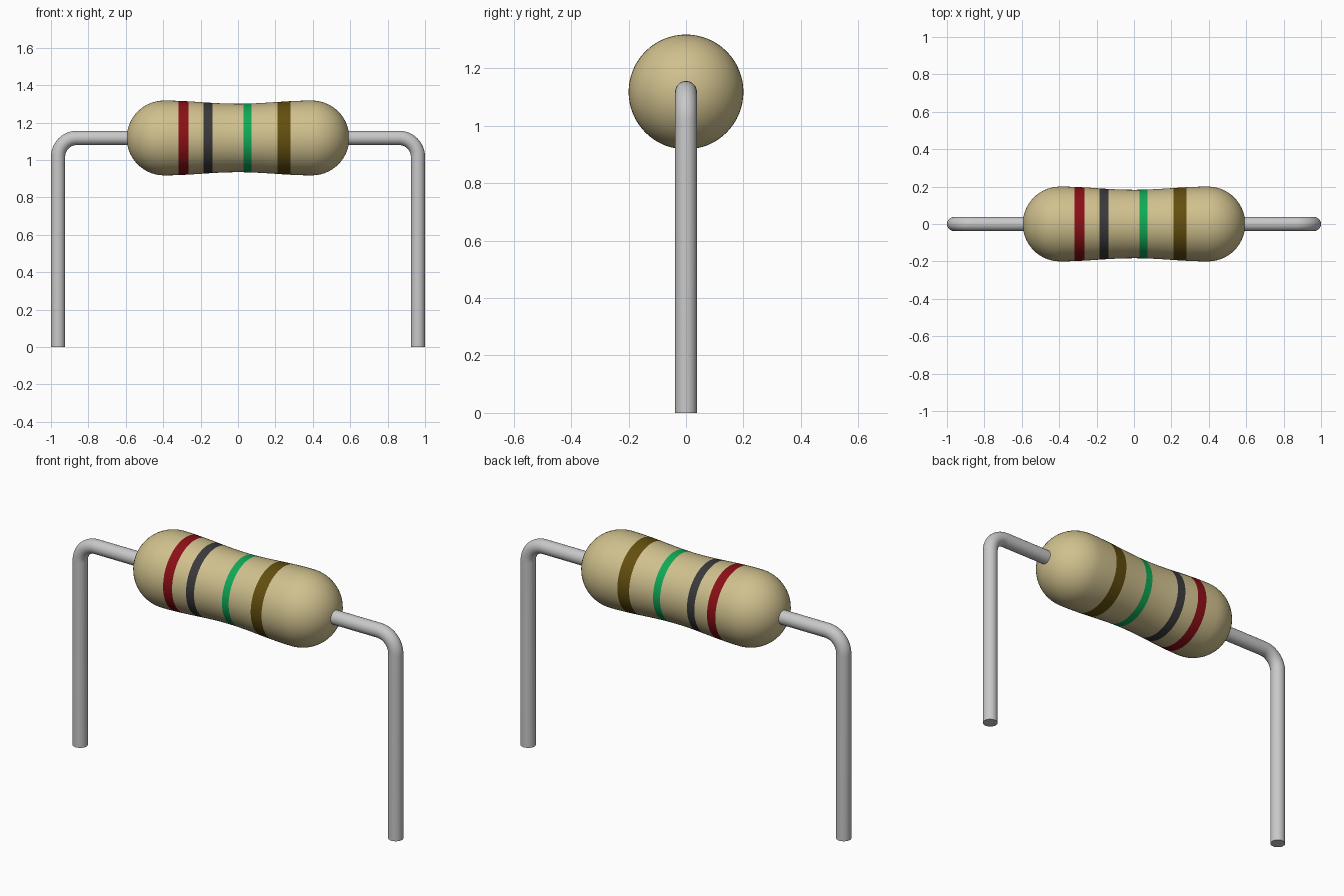
import bpy, bmesh
from math import sin, cos, pi, radians

old = bpy.data.objects.get("Cube")
if old:
    bpy.data.objects.remove(old, do_unlink=True)

AXIS_Z = 1.118       # height of the body axis
CAP_X, CAP_R = 0.395, 0.2
WAIST_R = 0.183
LEAD_R, LEG_X, BEND_R = 0.038, 0.962, 0.1


def material(name, rgb, roughness=0.5):
    mat = bpy.data.materials.new(name)
    mat.use_nodes = True
    mat.diffuse_color = (*rgb, 1)
    bsdf = next(n for n in mat.node_tree.nodes if n.type == "BSDF_PRINCIPLED")
    bsdf.inputs["Base Color"].default_value = (*rgb, 1)
    bsdf.inputs["Roughness"].default_value = roughness
    return mat


tan = material("tan", (0.63, 0.53, 0.27))
red = material("dark red", (0.26, 0.005, 0.008))
grey = material("charcoal", (0.042, 0.042, 0.045))
green = material("green", (0.005, 0.40, 0.095))
brown = material("brown", (0.125, 0.077, 0.005))
metal = material("light grey metal", (0.58, 0.58, 0.58))

# Start, end and colour of each painted band
BANDS = [(-0.318, -0.265, red), (-0.184, -0.137, grey),
         (0.030, 0.072, green), (0.212, 0.281, brown)]


def skin_rings(bm, rings):
    for a, b in zip(rings, rings[1:]):
        n = len(a)
        for i in range(n):
            j = (i + 1) % n
            bm.faces.new((a[i], a[j], b[j], b[i]))


def finish(bm, name, mats):
    bmesh.ops.recalc_face_normals(bm, faces=bm.faces[:])
    mesh = bpy.data.meshes.new(name)
    bm.to_mesh(mesh)
    bm.free()
    for mat in mats:
        mesh.materials.append(mat)
    obj = bpy.data.objects.new(name, mesh)
    bpy.context.collection.objects.link(obj)
    bpy.ops.object.select_all(action="DESELECT")
    obj.select_set(True)
    bpy.context.view_layer.objects.active = obj
    bpy.ops.object.shade_smooth_by_angle(angle=radians(40))
    return obj


# Body: lathed about x, round caps with a gently pinched waist
def waist_radius(x):
    return WAIST_R + (CAP_R - WAIST_R) * (1 - cos(pi * x / CAP_X)) / 2


STEPS, SIDES = 14, 64
cap = [(CAP_X + CAP_R * cos(pi / 2 * i / STEPS), CAP_R * sin(pi / 2 * i / STEPS))
       for i in range(1, STEPS + 1)]
edges = [x for band in BANDS for x in band[:2]]
plain = [CAP_X * i / 10 for i in range(-9, 10)]
plain = [x for x in plain if min(abs(x - e) for e in edges) > 0.012]
profile = [(-x, r) for x, r in cap]
profile += [(x, waist_radius(x)) for x in sorted(edges + plain)]
profile += cap[::-1]

bm = bmesh.new()
rings = [[bm.verts.new((x, r * cos(2 * pi * k / SIDES), AXIS_Z + r * sin(2 * pi * k / SIDES)))
          for k in range(SIDES)] for x, r in profile]
skin_rings(bm, rings)
for ring, side in ((rings[0], -1), (rings[-1], 1)):
    tip = bm.verts.new((side * (CAP_X + CAP_R), 0, AXIS_Z))
    for k in range(SIDES):
        bm.faces.new((ring[k], ring[(k + 1) % SIDES], tip))

# Painted bands coloured by position along the body
for face in bm.faces:
    x = face.calc_center_median().x
    for index, (start, end, _) in enumerate(BANDS, 1):
        if start < x < end:
            face.material_index = index
finish(bm, "resistor_body", [tan] + [band[2] for band in BANDS])


# Wire leads: out of the cap, round a bend and straight down
def build_lead(name, side):
    cx, cz = LEG_X - BEND_R, AXIS_Z - BEND_R
    path = [(0.5, AXIS_Z, pi / 2)]
    for i in range(13):
        a = pi / 2 * (1 - i / 12)
        path.append((cx + BEND_R * cos(a), cz + BEND_R * sin(a), a))
    path.append((LEG_X, 0, 0))
    bm = bmesh.new()
    rings = []
    for x, z, a in path:
        ring = []
        for k in range(32):
            t = 2 * pi * k / 32
            out = LEAD_R * cos(t)
            ring.append(bm.verts.new((side * (x + out * cos(a)), LEAD_R * sin(t),
                                      z + out * sin(a))))
        rings.append(ring)
    skin_rings(bm, rings)
    bm.faces.new(rings[0])
    bm.faces.new(rings[-1])
    finish(bm, name, [metal])


build_lead("left_lead", 1)
build_lead("right_lead", -1)
